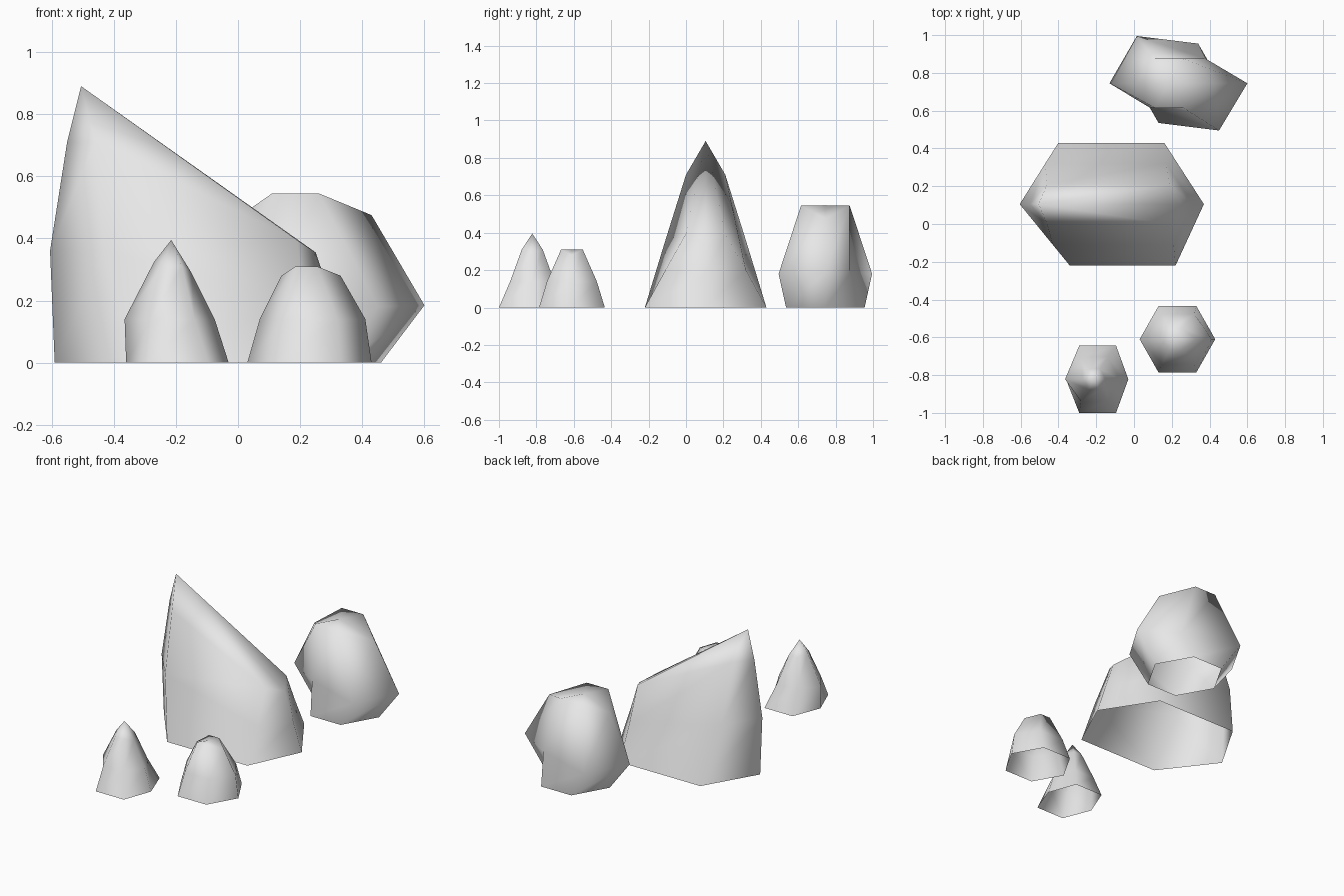
import bpy
import bmesh

old_cube = bpy.data.objects.get("Cube")
if old_cube:
    bpy.data.objects.remove(old_cube, do_unlink=True)

stone = bpy.data.materials.new("stone_grey")
stone.use_nodes = True
stone.diffuse_color = (0.8, 0.8, 0.8, 1)
stone.node_tree.nodes["Principled BSDF"].inputs["Base Color"].default_value = (0.8, 0.8, 0.8, 1)


def ring(depth, left, left_pair, right_pair, right, skew=(0, 0)):
    """Six-sided section: end points and front/back pairs given as (x, z).

    depth is the half width in y; skew pushes one diagonal out, the other in.
    """
    skew_x, skew_y = skew
    (lx, lz), (rx, rz) = left_pair, right_pair
    front_left = (lx + skew_x, skew_y - depth, lz)
    front_right = (rx + skew_x, -skew_y - depth, rz)
    back_right = (rx - skew_x, depth - skew_y, rz)
    back_left = (lx - skew_x, depth + skew_y, lz)
    return [(left[0], 0, left[1]), front_left, front_right,
            (right[0], 0, right[1]), back_right, back_left]


def make_rock(name, centre_y, tip, rings):
    """Loft the sections upwards, close with a fan, leave the underside open."""
    bm = bmesh.new()
    loops = [[bm.verts.new((x, y + centre_y, z)) for x, y, z in section] for section in rings]
    for lower, upper in zip(loops, loops[1:]):
        for i in range(6):
            j = (i + 1) % 6
            bm.faces.new((lower[i], lower[j], upper[j], upper[i]))
    peak = bm.verts.new((tip[0], centre_y, tip[1]))
    top_loop = loops[-1]
    for i in range(6):
        bm.faces.new((top_loop[i], top_loop[(i + 1) % 6], peak))
    for face in bm.faces:
        face.smooth = True
    mesh = bpy.data.meshes.new(name)
    bm.to_mesh(mesh)
    bm.free()
    mesh.materials.append(stone)
    rock = bpy.data.objects.new(name, mesh)
    bpy.context.scene.collection.objects.link(rock)
    return rock


# Large leaning rock with a long sloping ridge
make_rock("large_slanted_rock", 0.105, (-0.505, 0.89), [
    ring(0.325, (-0.59, 0), (-0.37, 0), (0.19, 0), (0.37, 0), skew=(0.03, 0)),
    ring(0.215, (-0.605, 0.36), (-0.45, 0.36), (0.19, 0.2), (0.31, 0.18), skew=(0.02, 0)),
    ring(0.105, (-0.55, 0.71), (-0.46, 0.71), (0.19, 0.395), (0.25, 0.355)),
])

# Overhanging boulder behind, with a twisted waist
make_rock("twisted_boulder", 0.745, (0.185, 0.545), [
    ring(0.21, (0.01, 0), (0.13, 0), (0.34, 0), (0.46, 0)),
    ring(0.19, (-0.13, 0.185), (0.05, 0.18), (0.415, 0.18), (0.6, 0.185), skew=(0.035, 0.06)),
    ring(0.13, (0.01, 0.475), (0.11, 0.545), (0.26, 0.545), (0.43, 0.475)),
])

# Small blunt rock in front
make_rock("small_blunt_rock", -0.61, (0.225, 0.31), [
    ring(0.176, (0.03, 0), (0.13, 0), (0.33, 0), (0.43, 0)),
    ring(0.133, (0.07, 0.14), (0.15, 0.14), (0.32, 0.14), (0.41, 0.14)),
    ring(0.058, (0.14, 0.28), (0.185, 0.31), (0.255, 0.31), (0.33, 0.28)),
])

# Small pointed rock in front
make_rock("small_pointed_rock", -0.822, (-0.215, 0.395), [
    ring(0.178, (-0.36, 0), (-0.29, 0), (-0.095, 0), (-0.03, 0)),
    ring(0.118, (-0.365, 0.14), (-0.28, 0.14), (-0.14, 0.14), (-0.075, 0.14)),
    ring(0.056, (-0.27, 0.325), (-0.24, 0.31), (-0.18, 0.31), (-0.15, 0.29)),
])
